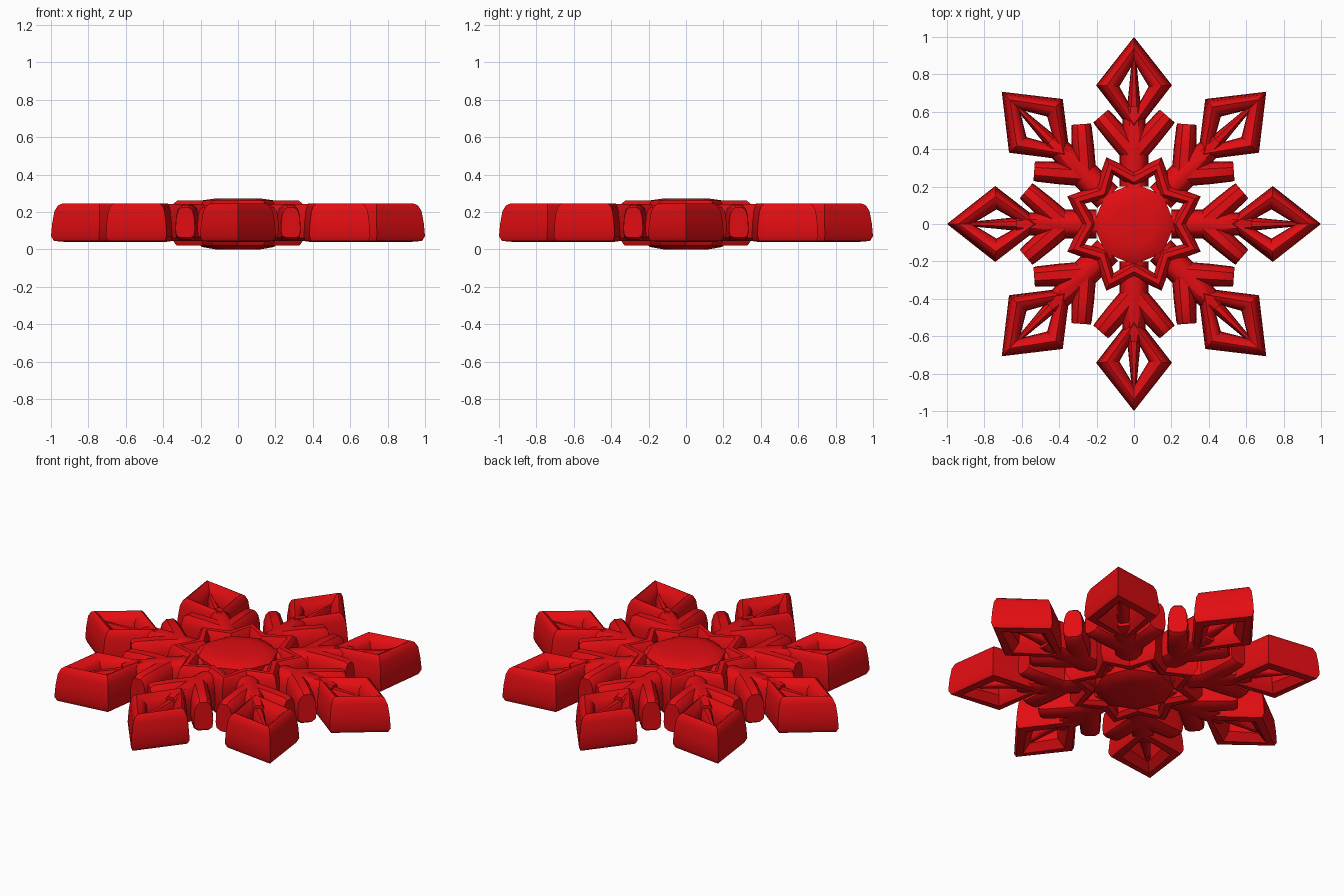
import bpy, bmesh, math
from mathutils import Vector

if "Cube" in bpy.data.objects:
    bpy.data.objects.remove(bpy.data.objects["Cube"])

red = bpy.data.materials.new("red")
red.diffuse_color = (0.76, 0.004, 0.006, 1)
red.use_nodes = True
red.node_tree.nodes["Principled BSDF"].inputs["Base Color"].default_value = red.diffuse_color


def loft(name, rings, ring_closed=False, angle=38):
    """Skin a list of rings; either cap both ends or join last to first."""
    bm = bmesh.new()
    loops = [[bm.verts.new(p) for p in ring] for ring in rings]
    n = len(loops[0])
    pairs = list(zip(loops, loops[1:]))
    if ring_closed:
        pairs.append((loops[-1], loops[0]))
    else:
        bm.faces.new(loops[0])
        bm.faces.new(loops[-1])
    for a, b in pairs:
        for i in range(n):
            j = (i + 1) % n
            bm.faces.new((a[i], a[j], b[j], b[i]))
    bmesh.ops.recalc_face_normals(bm, faces=bm.faces)
    mesh = bpy.data.meshes.new(name)
    bm.to_mesh(mesh)
    bm.free()
    mesh.materials.append(red)
    ob = bpy.data.objects.new(name, mesh)
    bpy.context.collection.objects.link(ob)
    bpy.ops.object.select_all(action='DESELECT')
    ob.select_set(True)
    bpy.context.view_layer.objects.active = ob
    bpy.ops.object.shade_smooth_by_angle(angle=math.radians(angle))
    return ob


def frame(name, outer, inner, profile):
    """Closed frame between two outlines; profile is (blend, height)."""
    rings = []
    for t, z in profile:
        rings.append([(a[0] + (b[0] - a[0]) * t, a[1] + (b[1] - a[1]) * t, z)
                      for a, b in zip(outer, inner)])
    return loft(name, rings, True)


# Rounded bar cross-section: (fraction of half width, height)
SECTION = [(0.90, 0.06), (1.0, 0.10), (0.92, 0.18), (0.72, 0.222), (0.38, 0.242),
           (-0.38, 0.242), (-0.72, 0.222), (-0.92, 0.18), (-1.0, 0.10), (-0.90, 0.06),
           (-0.5, 0.045), (0.5, 0.045)]


def bar(name, start, end, stations, z_mid=0.14):
    """Bar along a line; stations are (fraction, half width, height scale)."""
    start, end = Vector(start), Vector(end)
    side = (end - start).normalized()
    side = Vector((-side.y, side.x))
    rings = []
    for f, w, h in stations:
        c = start.lerp(end, f)
        rings.append([(c.x + side.x * w * u, c.y + side.y * w * u,
                       z_mid + (z - z_mid) * h) for u, z in SECTION])
    return loft(name, rings)


def polar(radii, count, phase=0.0):
    return [(radii[i % len(radii)] * math.cos(math.tau * i / count + phase),
             radii[i % len(radii)] * math.sin(math.tau * i / count + phase))
            for i in range(count)]


# Central hub, slightly domed on both faces
hub_rings = [(0.12, 0.0), (0.19, 0.012), (0.218, 0.03), (0.218, 0.245),
             (0.19, 0.262), (0.12, 0.272)]
loft("hub", [[(x, y, z) for x, y in polar([r], 8)] for r, z in hub_rings])

# Eight-pointed star ring around the hub
frame("star_ring", polar([0.288, 0.386], 16), polar([0.195, 0.285], 16),
      [(0.0, 0.06), (0.0, 0.20), (0.14, 0.245), (0.35, 0.262), (0.7, 0.262),
       (1.0, 0.23), (1.0, 0.04), (0.7, 0.02), (0.3, 0.02)])

# One arm along +x: stem, two barbs, kite frame and inner spike
arm = [
    bar("stem", (0.20, 0), (0.63, 0),
        [(0, 0.078, 1), (0.4, 0.078, 1), (0.85, 0.06, 1), (1, 0.045, 0.85)]),
    bar("spike", (0.58, 0), (0.88, 0),
        [(0, 0.042, 0.7), (0.5, 0.026, 0.65), (1, 0.012, 0.6)]),
]
for s, side in ((1, "left"), (-1, "right")):
    arm.append(bar("barb_" + side, (0.36, -0.01 * s), (0.577, 0.178 * s),
                   [(0, 0.062, 1), (0.55, 0.06, 1), (0.93, 0.055, 0.95), (1, 0.052, 0.82)]))

kite = [(1.0, 0), (0.742, 0.203), (0.48, 0), (0.742, -0.203)]
hole = [(0.865, 0), (0.735, 0.078), (0.595, 0), (0.735, -0.078)]
arm.append(frame("kite_frame", kite, hole,
                 [(0.0, 0.07), (0.05, 0.14), (0.14, 0.205), (0.28, 0.235), (0.45, 0.245),
                  (0.65, 0.235), (0.95, 0.20), (1.0, 0.14), (0.95, 0.08),
                  (0.55, 0.04), (0.12, 0.045)]))

# Repeat the arm around the centre
for k in range(1, 8):
    for part in arm:
        copy = part.copy()
        copy.name = f"{part.name}_{k + 1}"
        copy.rotation_euler.z = k * math.tau / 8
        bpy.context.collection.objects.link(copy)
